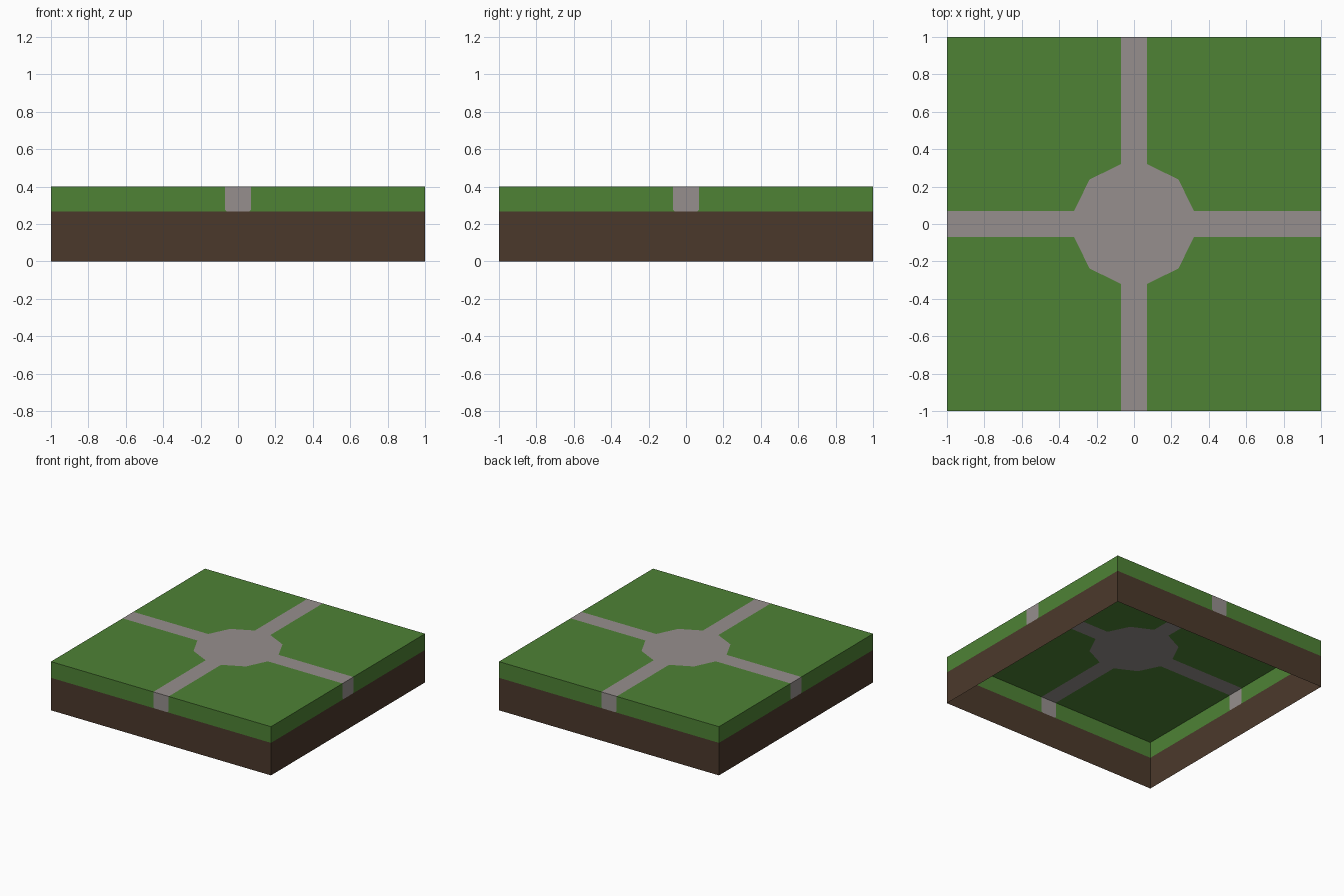
import bpy, bmesh, math
from mathutils import Matrix

if "Cube" in bpy.data.objects:
    bpy.data.objects.remove(bpy.data.objects["Cube"])

TOP, SOIL_TOP = 0.40, 0.267   # tile height, height where soil meets grass
W, C = 0.07, 0.01             # half path width, chamfer at the path's lower corners
P, Q = 0.32, 0.238            # plaza corners


def material(name, srgb):
    mat = bpy.data.materials.new(name)
    lin = [((c / 255 + 0.055) / 1.055) ** 2.4 for c in srgb]
    mat.diffuse_color = (*lin, 1)
    mat.use_nodes = True
    mat.node_tree.nodes["Principled BSDF"].inputs["Base Color"].default_value = mat.diffuse_color
    return mat


def build(name, mat, faces, centre=()):
    """Make one object from faces for one side, repeated around z four times."""
    bm = bmesh.new()
    for k in range(4):
        rot = Matrix.Rotation(k * math.pi / 2, 3, 'Z')
        for f in faces:
            bm.faces.new([bm.verts.new(rot @ Matrix.Identity(3) @ bm_vec(p)) for p in f])
    for f in centre:
        bm.faces.new([bm.verts.new(p) for p in f])
    bmesh.ops.remove_doubles(bm, verts=bm.verts, dist=1e-4)
    mesh = bpy.data.meshes.new(name)
    bm.to_mesh(mesh)
    bm.free()
    mesh.materials.append(mat)
    obj = bpy.data.objects.new(name, mesh)
    bpy.context.collection.objects.link(obj)


def bm_vec(p):
    return Matrix.Translation(p).to_translation()


def flat(*pts):      # polygon on the top
    return [(x, y, TOP) for x, y in pts]


def front(*pts):     # polygon on the front wall
    return [(x, -1, z) for x, z in pts]


# grass: one top quarter in two quads, plus the wall either side of the path
grass = [
    flat((W, 1), (W, P), (Q, Q), (1, 1)),
    flat((Q, Q), (P, W), (1, W), (1, 1)),
    front((-1, SOIL_TOP), (C - W, SOIL_TOP), (-W, SOIL_TOP + C), (-W, TOP), (-1, TOP)),
    front((W - C, SOIL_TOP), (1, SOIL_TOP), (1, TOP), (W, TOP), (W, SOIL_TOP + C)),
]
build("grass", material("grass green", (78, 130, 53)), grass)

# path: strip on top, its end on the wall, and the central plaza
path = [
    flat((-W, -1), (W, -1), (W, -P), (-W, -P)),
    front((C - W, SOIL_TOP), (W - C, SOIL_TOP), (W, SOIL_TOP + C), (W, TOP),
          (-W, TOP), (-W, SOIL_TOP + C)),
]
plaza = flat((P, -W), (P, W), (Q, Q), (W, P), (-W, P), (-Q, Q),
             (-P, W), (-P, -W), (-Q, -Q), (-W, -P), (W, -P), (Q, -Q))
build("path", material("stone grey", (150, 143, 141)), path, [plaza])

# soil: open-bottomed wall band
soil = [front((-1, 0), (1, 0), (1, SOIL_TOP), (-1, SOIL_TOP))]
build("soil", material("soil brown", (75, 57, 43)), soil)
